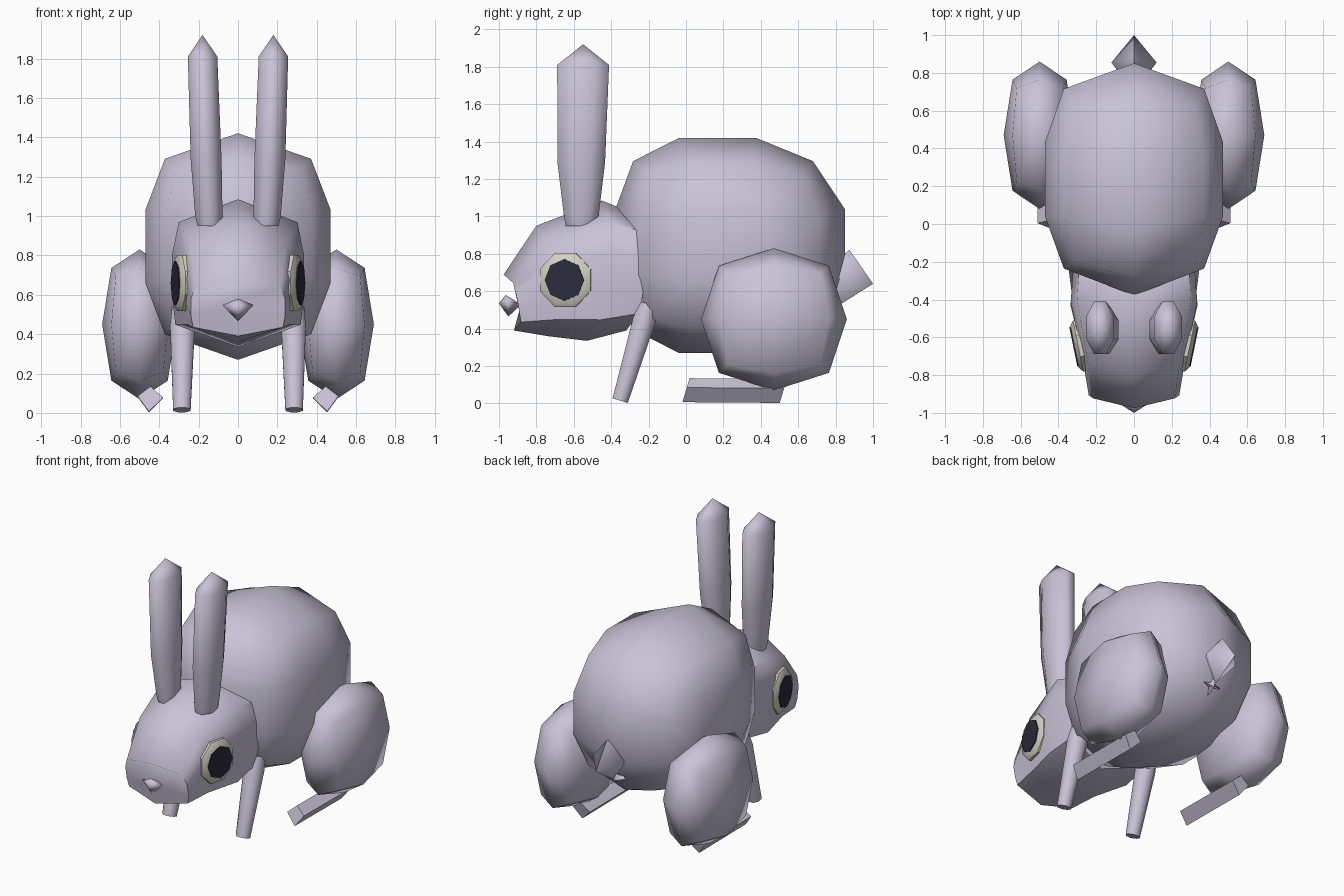
import bpy, bmesh, math
from mathutils import Vector, Matrix

if "Cube" in bpy.data.objects:
    bpy.data.objects.remove(bpy.data.objects["Cube"], do_unlink=True)


def material(name, rgb):
    m = bpy.data.materials.new(name)
    m.use_nodes = True
    m.diffuse_color = (*rgb, 1)
    m.node_tree.nodes["Principled BSDF"].inputs["Base Color"].default_value = (*rgb, 1)
    return m


FUR = material("lavender fur", (0.58, 0.55, 0.68))
RIM = material("eye cream", (0.64, 0.64, 0.55))
PUPIL = material("pupil dark", (0.026, 0.024, 0.045))


def finish(name, bm, mat=FUR, angle=60):
    bmesh.ops.remove_doubles(bm, verts=bm.verts, dist=1e-4)
    bmesh.ops.recalc_face_normals(bm, faces=bm.faces)
    mesh = bpy.data.meshes.new(name)
    bm.to_mesh(mesh)
    bm.free()
    mesh.materials.append(mat)
    ob = bpy.data.objects.new(name, mesh)
    bpy.context.collection.objects.link(ob)
    bpy.ops.object.select_all(action="DESELECT")
    ob.select_set(True)
    bpy.context.view_layer.objects.active = ob
    bpy.ops.object.shade_smooth_by_angle(angle=math.radians(angle))
    return ob


def rounded_box(name, counts, centre, half, power, bend=0.0):
    """Gridded box inflated towards an ellipsoid."""
    bm = bmesh.new()
    half, centre = Vector(half), Vector(centre)

    def point(axis, side, u, v):
        p = Vector((0, 0, 0))
        p[axis], p[(axis + 1) % 3], p[(axis + 2) % 3] = side, u, v
        p /= sum(abs(c) ** power for c in p) ** (1 / power)
        y_shift = -bend * p.z ** 2
        return bm.verts.new(centre + p * half + Vector((0, y_shift, 0)))

    for axis in range(3):
        nu, nv = counts[(axis + 1) % 3], counts[(axis + 2) % 3]
        for side in (-1, 1):
            for i in range(nu):
                for j in range(nv):
                    bm.faces.new([point(axis, side, 2 * a / nu - 1, 2 * b / nv - 1)
                                  for a, b in ((i, j), (i + 1, j), (i + 1, j + 1), (i, j + 1))])
    return finish(name, bm)


def loft(name, rings, mat=FUR, tip=None, angle=60):
    """Skin a list of point rings, with an optional end point."""
    bm = bmesh.new()
    loops = [[bm.verts.new(p) for p in r] for r in rings]
    n = len(loops[0])
    for a, b in zip(loops, loops[1:]):
        for i in range(n):
            k = (i + 1) % n
            bm.faces.new((a[i], a[k], b[k], b[i]))
    bm.faces.new(loops[0])
    if tip:
        t = bm.verts.new(tip)
        for i in range(n):
            bm.faces.new((loops[-1][i], loops[-1][(i + 1) % n], t))
    else:
        bm.faces.new(loops[-1])
    return finish(name, bm, mat, angle)


def ellipse(centre, rx, ry, n, axis=(0, 0, 1), turn=0.0):
    rot = Vector(axis).to_track_quat("Z", "Y")
    return [Vector(centre) + rot @ Vector((rx * math.cos(turn + math.tau * i / n),
                                           ry * math.sin(turn + math.tau * i / n), 0))
            for i in range(n)]


def gem(name, ring, front, back):
    """Faceted double-ended point."""
    bm = bmesh.new()
    for i in range(len(ring)):
        for end in (front, back):
            bm.faces.new([bm.verts.new(p) for p in (ring[i], ring[(i + 1) % len(ring)], end)])
    return finish(name, bm, angle=80)


# Body
rounded_box("body", (2, 3, 3), (0, 0.245, 0.845), (0.49, 0.628, 0.588), 2.6, bend=0.08)

# Head: sections of (y at top, y at bottom, half width, top, bottom)
rings = []
for y_top, y_bot, w, top, bot in ((-0.975, -0.92, 0.24, 0.69, 0.39),
                                  (-0.80, -0.74, 0.27, 0.95, 0.36),
                                  (-0.45, -0.53, 0.335, 1.085, 0.335),
                                  (-0.24, -0.32, 0.32, 1.0, 0.39)):
    ring = []
    for u, v in ((0, 1), (0.9, 0.69), (1, 0.25), (1, -0.3), (0.95, -0.7),
                 (0, -1), (-0.95, -0.7), (-1, -0.3), (-1, 0.25), (-0.9, 0.69)):
        t = (v + 1) / 2
        ring.append((u * w, y_bot + (y_top - y_bot) * t + 0.2 * abs(u * w), bot + (top - bot) * t))
    rings.append(ring)
loft("head", rings)

# Nose
gem("nose", [(0, -0.965, 0.58), (0.08, -0.95, 0.548), (0, -0.95, 0.465), (-0.08, -0.95, 0.548)],
    (0, -1.0, 0.535), (0, -0.88, 0.53))

# Tail
gem("tail", [(0, 0.875, 0.82), (0.12, 0.855, 0.67), (0, 0.81, 0.52), (-0.12, 0.855, 0.67)],
    (0, 1.0, 0.64), (0, 0.70, 0.70))

# Small star-shaped tuft under the tail
star = []
tuft_rot = Vector((0, 0.8, -0.6)).to_track_quat("Z", "Y")
for i in range(8):
    r, a = (0.07 if i % 2 == 0 else 0.022), i * math.pi / 4
    star.append(Vector((0, 0.77, 0.52)) + tuft_rot @ Vector((r * math.cos(a), r * math.sin(a), 0)))
gem("tail_tuft", star, (0, 0.795, 0.50), (0, 0.73, 0.55))

# Paired parts
for side, s in (("left", 1), ("right", -1)):
    # Ear
    loft(side + "_ear",
         [ellipse((0.145 * s, -0.56, 0.95), 0.066, 0.09, 8, turn=math.pi / 8),
          ellipse((0.148 * s, -0.56, 1.0), 0.075, 0.10, 8, turn=math.pi / 8),
          ellipse((0.162 * s, -0.56, 1.29), 0.085, 0.138, 8, turn=math.pi / 8),
          ellipse((0.18 * s, -0.55, 1.81), 0.081, 0.150, 8, turn=math.pi / 8)],
         tip=(0.18 * s, -0.55, 1.92))

    # Eye: bevelled rim with a thin pupil plate
    out = Vector((math.cos(0.2) * s, -math.sin(0.2), 0))
    c = Vector((0.315 * s, -0.65, 0.66))
    loft(side + "_eye_rim",
         [ellipse(c - out * 0.08, 0.15, 0.155, 8, out, math.pi / 8),
          ellipse(c - out * 0.02, 0.15, 0.155, 8, out, math.pi / 8),
          ellipse(c, 0.122, 0.127, 8, out, math.pi / 8)], RIM, angle=40)
    loft(side + "_pupil",
         [ellipse(c - out * 0.001, 0.107, 0.112, 8, out),
          ellipse(c + out * 0.006, 0.107, 0.112, 8, out)], PUPIL, angle=30)

    # Front leg
    axis = Vector((0, 0.28, 0.95))
    loft(side + "_front_leg",
         [ellipse((0.285 * s, -0.352, 0.015), 0.048, 0.046, 8, axis, math.pi / 8),
          ellipse((0.282 * s, -0.225, 0.44), 0.068, 0.066, 8, axis, math.pi / 8),
          ellipse((0.280 * s, -0.195, 0.53), 0.060, 0.060, 8, axis, math.pi / 8)])

    # Thigh and foot
    rounded_box(side + "_thigh", (2, 2, 2), (0.5 * s, 0.47, 0.45), (0.19, 0.39, 0.38), 2.45)
    foot = [(0.065, 0.015), (0, 0.065), (-0.065, 0.008), (0.008, -0.063)]
    loft(side + "_foot",
         [[(s * (0.445 + dx), y + dz * 0.3, z + dz) for dx, dz in foot]
          for y, z in ((0.0, 0.07), (0.52, 0.066))], angle=40)
